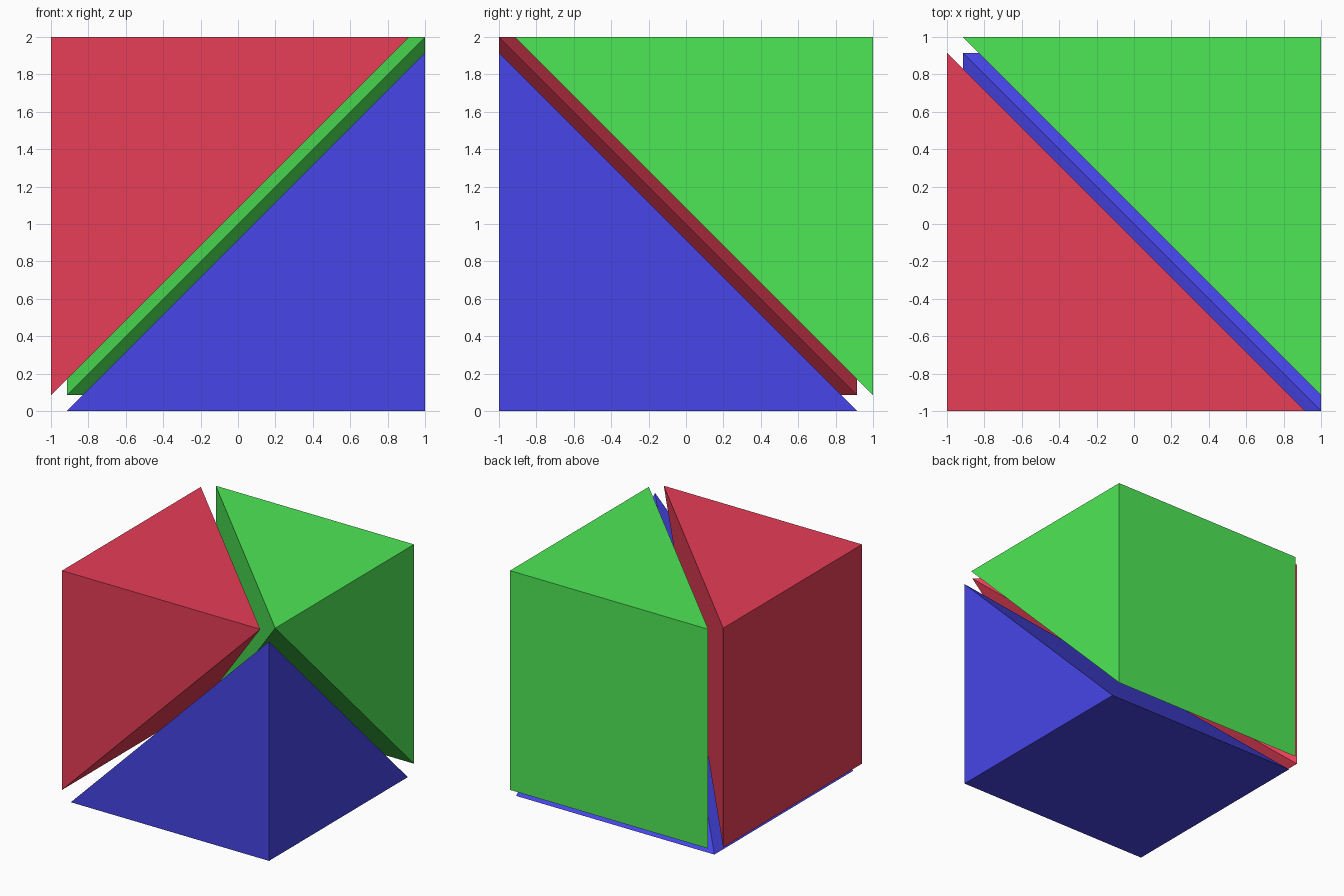
import bpy
import bmesh
from mathutils import Vector

if "Cube" in bpy.data.objects:
    bpy.data.objects.remove(bpy.data.objects["Cube"])

S = 1.915  # edge length of each pyramid's cube


def pyramid(name, color, corner, u, v, apex):
    """Square base at corner spanned by u and v, with an off-centre apex."""
    corner, u, v = Vector(corner), Vector(u) * S, Vector(v) * S
    bm = bmesh.new()
    base = [bm.verts.new(p) for p in (corner, corner + u, corner + u + v, corner + v)]
    tip = bm.verts.new(apex)
    bm.faces.new(base)
    for i in range(4):
        bm.faces.new((base[i], base[(i + 1) % 4], tip))
    bmesh.ops.recalc_face_normals(bm, faces=bm.faces)
    mesh = bpy.data.meshes.new(name)
    bm.to_mesh(mesh)
    bm.free()
    mat = bpy.data.materials.new(name + "_color")
    mat.diffuse_color = (*color, 1)
    mat.use_nodes = True
    mat.node_tree.nodes["Principled BSDF"].inputs["Base Color"].default_value = mat.diffuse_color
    mesh.materials.append(mat)
    bpy.context.collection.objects.link(bpy.data.objects.new(name, mesh))


X, Y, Z = (1, 0, 0), (0, 1, 0), (0, 0, 1)
NX, NZ = (-1, 0, 0), (0, 0, -1)

# Three equal pyramids that together make a cube, pulled slightly apart
pyramid("bottom_pyramid", (0.063, 0.06, 0.8), (1, -1, 0), NX, Y, (1, -1, S))
pyramid("back_pyramid", (0.076, 0.8, 0.093), (1, 1, 2), NX, NZ, (1, 1 - S, 2))
pyramid("left_pyramid", (0.8, 0.048, 0.095), (-1, -1, 2), Y, NZ, (S - 1, -1, 2))
